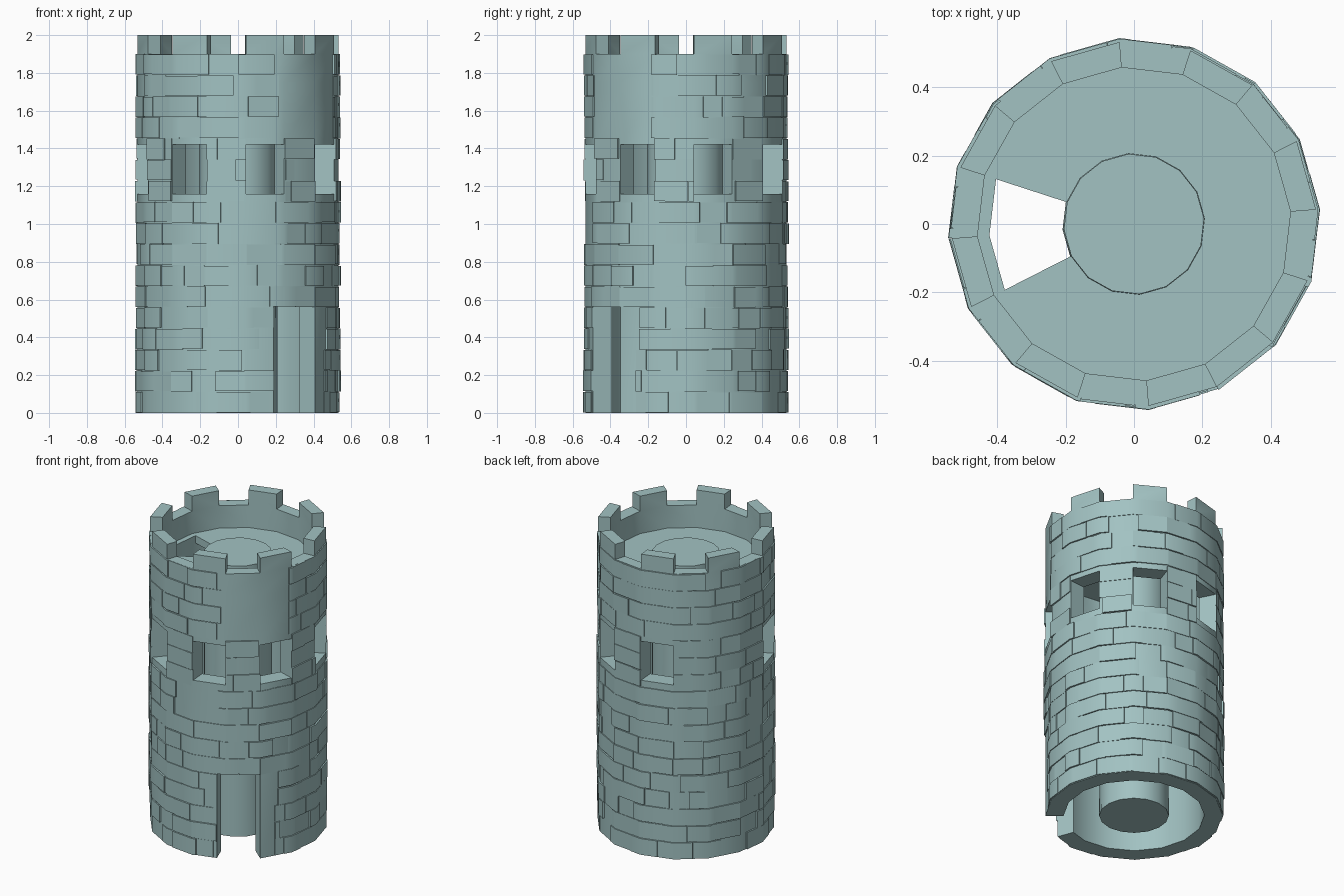
import bpy, bmesh, math, random

if "Cube" in bpy.data.objects:
    bpy.data.objects.remove(bpy.data.objects["Cube"])

random.seed(7)
STEP, OFF = 22.5, 4.5           # 16-sided tower and its rotation in degrees
R_OUT, R_PAR, R_IN, R_COL = 0.535, 0.46, 0.425, 0.21
FLOOR, SILL = 1.75, 1.9

stone = bpy.data.materials.new("grey green stone")
stone.diffuse_color = (0.36, 0.54, 0.54, 1)
stone.use_nodes = True
stone.node_tree.nodes["Principled BSDF"].inputs["Base Color"].default_value = stone.diffuse_color


def point(r, a, z):
    """Point on the 16-gon of corner radius r at angle a."""
    d = (a - OFF) % STEP - STEP / 2
    r *= math.cos(math.radians(STEP / 2)) / math.cos(math.radians(d))
    t = math.radians(a)
    return (r * math.cos(t), r * math.sin(t), z)


def finish(bm, name):
    bmesh.ops.recalc_face_normals(bm, faces=bm.faces)
    mesh = bpy.data.meshes.new(name)
    bm.to_mesh(mesh)
    bm.free()
    ob = bpy.data.objects.new(name, mesh)
    bpy.context.collection.objects.link(ob)
    mesh.materials.append(stone)
    bpy.ops.object.select_all(action='DESELECT')
    ob.select_set(True)
    bpy.context.view_layer.objects.active = ob
    bpy.ops.object.shade_smooth_by_angle(angle=math.radians(30))
    return ob


def corner(k):
    return OFF + STEP * k


# Openings as (start angle, end angle, bottom, top)
DOOR = (-69, corner(-2), 0, 0.57)
WINDOWS = [(corner(k), corner(k + 1), 1.16, 1.42) for k in (-8, -6, -4, -2, 0, 2, 4)]
OPENINGS = [DOOR] + WINDOWS

# Tower body: polar grid of cells, faces made only between solid and empty
angles = sorted([corner(k) for k in range(-8, 8)] + [DOOR[0]])
levels = [0, 0.57, 1.16, 1.42, FLOOR - 0.05, FLOOR, SILL, 2.0]
radii = [R_COL - 0.003, R_IN, R_PAR, R_OUT]
NA = len(angles)


def solid(s, i, j):
    if not (0 <= s < 3 and 0 <= j < len(levels) - 1):
        return False
    a0 = angles[i % NA]
    a1 = angles[(i + 1) % NA]
    mid = (a0 + (a1 if a1 > a0 else a1 + 360)) / 2
    z = (levels[j] + levels[j + 1]) / 2
    k = math.floor((mid - OFF) / STEP)
    if s == 0:                                  # upper floor with stair hole
        return FLOOR - 0.05 < z < FLOOR and k not in (7, -8 + 15, -8)
    if s == 1 and z > FLOOR:                    # thinner parapet
        return False
    if z > SILL:                                # merlons on even sides
        return k % 2 == 0
    return not any(o[0] < mid < o[1] and o[2] < z < o[3] for o in OPENINGS)


bm = bmesh.new()
cache = {}


def vert(s, i, j):
    key = (s, i % NA, j)
    if key not in cache:
        cache[key] = bm.verts.new(point(radii[s], angles[i % NA], levels[j]))
    return cache[key]


for s in range(3):
    for i in range(NA):
        for j in range(len(levels) - 1):
            if not solid(s, i, j):
                continue
            for d in (0, 1):
                step = 2 * d - 1
                if not solid(s + step, i, j):
                    bm.faces.new([vert(s + d, i, j), vert(s + d, i + 1, j),
                                  vert(s + d, i + 1, j + 1), vert(s + d, i, j + 1)])
                if not solid(s, i + step, j):
                    bm.faces.new([vert(s, i + d, j), vert(s + 1, i + d, j),
                                  vert(s + 1, i + d, j + 1), vert(s, i + d, j + 1)])
                if not solid(s, i, j + step):
                    bm.faces.new([vert(s, i, j + d), vert(s + 1, i, j + d),
                                  vert(s + 1, i + 1, j + d), vert(s, i + 1, j + d)])
finish(bm, "tower_wall")

# Central column, closed at both ends
bm = bmesh.new()
rings = [[bm.verts.new(point(r, corner(k), z)) for k in range(16)]
         for r, z in ((R_COL, 0), (R_COL - 0.004, 1.8))]
for k in range(16):
    n = (k + 1) % 16
    bm.faces.new([rings[0][k], rings[0][n], rings[1][n], rings[1][k]])
for ring in rings:
    bm.faces.new(ring)
finish(bm, "central_column")

# Facing bricks: 17 courses of thin curved blocks, with bare patches
BARE = [(-69, -30, 0, 0.56), (-66, -20, 1.46, 1.9), (-90, -68, 0.92, 1.12),
        (-75, -62, 1.12, 1.3)]
ROWS = 17
H = SILL / ROWS


def cut(spans, lo, hi):
    """Remove lo..hi from a list of angle spans."""
    out = []
    for a, b in spans:
        out += [(a, min(b, lo)), (max(a, hi), b)] if lo < b and hi > a else [(a, b)]
    return [(a, b) for a, b in out if b - a > 3]


def brick(bm, a, b, z0, z1, thick):
    cuts = [corner(k) for k in range(-9, 10) if a + 0.5 < corner(k) < b - 0.5]
    loops = []
    for t in [a] + cuts + [b]:
        loops.append([bm.verts.new(point(r, t, z)) for r, z in (
            (R_OUT - 0.006, z0), (R_OUT + thick, z0),
            (R_OUT + thick, z1), (R_OUT - 0.006, z1))])
    for p, q in zip(loops, loops[1:]):
        for n in range(4):
            m = (n + 1) % 4
            bm.faces.new([p[n], p[m], q[m], q[n]])
    bm.faces.new(loops[0])
    bm.faces.new(loops[-1])


bm = bmesh.new()
for row in range(ROWS):
    z0, z1 = row * H, (row + 1) * H
    a = -175.5
    width = random.uniform(7, 20)
    while a < 184:
        b = min(a + width, 184.5)
        spans = [(a, b)]
        for o in OPENINGS + BARE:
            if o[2] < z1 - 0.02 and o[3] > z0 + 0.02:
                spans = cut(spans, o[0], o[1])
        if random.random() > 0.07:
            for p, q in spans:
                brick(bm, p, q - 0.15, z0 + random.uniform(0, 0.005),
                      z1 - random.uniform(0, 0.004), random.uniform(0.003, 0.012))
        a = b
        width = random.uniform(11, 24)
finish(bm, "facing_bricks")
